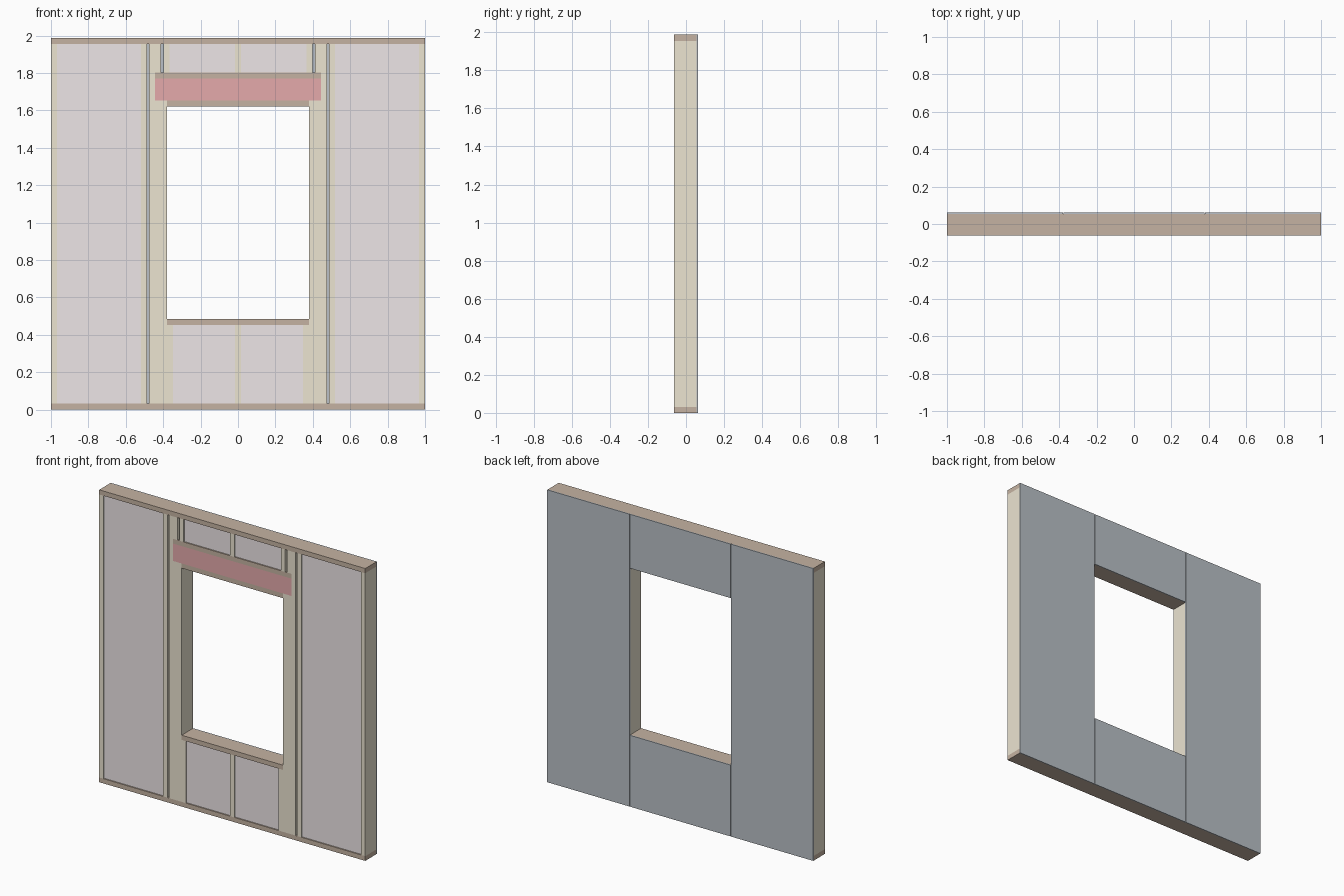
import bpy

if "Cube" in bpy.data.objects:
    bpy.data.objects.remove(bpy.data.objects["Cube"])

H, T = 1.987, 0.032          # wall height, timber thickness
YF, YB, YS = -0.062, 0.0545, 0.062   # timber front, timber back, sheathing back
OX, Z0, Z1 = 0.38, 0.485, 1.62       # window opening


def material(name, rgb):
    m = bpy.data.materials.new(name)
    m.diffuse_color = (*rgb, 1)
    m.use_nodes = True
    m.node_tree.nodes["Principled BSDF"].inputs["Base Color"].default_value = m.diffuse_color
    return m


stud_mat = material("stud_wood", (0.84, 0.78, 0.64))
plate_mat = material("plate_wood", (0.56, 0.45, 0.36))
header_mat = material("header_red", (0.78, 0.40, 0.41))
batt_mat = material("insulation_pink", (0.85, 0.79, 0.80))
sheath_mat = material("sheathing_grey", (0.49, 0.53, 0.57))


def box(name, x0, x1, z0, z1, mat, y0=YF, y1=YB):
    v = [(x, y, z) for x in (x0, x1) for y in (y0, y1) for z in (z0, z1)]
    f = [(0, 1, 3, 2), (4, 6, 7, 5), (0, 4, 5, 1),
         (2, 3, 7, 6), (0, 2, 6, 4), (1, 5, 7, 3)]
    me = bpy.data.meshes.new(name)
    me.from_pydata(v, [], f)
    me.materials.append(mat)
    ob = bpy.data.objects.new(name, me)
    bpy.context.collection.objects.link(ob)


def pair(name, x0, x1, z0, z1, mat, y0=YF, y1=YB):
    box(name + "_right", x0, x1, z0, z1, mat, y0, y1)
    box(name + "_left", -x1, -x0, z0, z1, mat, y0, y1)


# Horizontal timbers
HB, HT = Z1 + T, 1.77        # header bottom and top
CT = HT + T                  # top of the plate over the header
box("bottom_plate", -1, 1, 0, T, plate_mat)
box("top_plate", -1, 1, H - T, H, plate_mat)
box("window_sill", -OX, OX, Z0 - T, Z0, plate_mat)
box("window_head_plate", -OX, OX, Z1, HB, plate_mat)
hx = OX + 2 * T
box("header", -hx, hx, HB, HT, header_mat)
box("header_top_plate", -hx, hx, HT, CT, plate_mat)

# Full height studs
pair("end_stud", 1 - T, 1, T, H - T, stud_mat)
pair("common_stud", 0.487, 0.487 + T, T, H - T, stud_mat)
pair("king_stud", hx, hx + T, T, H - T, stud_mat)

# Trimmers carrying the header
pair("outer_trimmer", OX + T, hx, T, HB, stud_mat)
pair("inner_trimmer", OX, OX + T, T, HB, stud_mat)

# Cripple studs below the sill and above the header
pair("sill_cripple", OX - T, OX, T, Z0 - T, stud_mat)
box("sill_cripple_middle", -T / 2, T / 2, T, Z0 - T, stud_mat)
pair("header_cripple_outer", OX + T, hx, CT, H - T, stud_mat)
pair("header_cripple_inner", 0.366, 0.366 + T, CT, H - T, stud_mat)
box("header_cripple_middle", -T / 2, T / 2, CT, H - T, stud_mat)

# Insulation, slightly recessed in each bay
yi = YF + 0.008
pair("side_insulation", 0.487 + T, 1 - T, T, H - T, batt_mat, yi)
pair("lower_insulation", T / 2, OX - T, T, Z0 - T, batt_mat, yi)
pair("upper_insulation", T / 2, 0.366, CT, H - T, batt_mat, yi)

# Back sheathing panels with narrow joints
pair("side_sheathing", OX, 1, 0, H, sheath_mat, YB, YS)
box("lower_sheathing", -OX + 0.003, OX - 0.003, 0, Z0, sheath_mat, YB, YS)
box("upper_sheathing", -OX + 0.003, OX - 0.003, Z1, H, sheath_mat, YB, YS)
